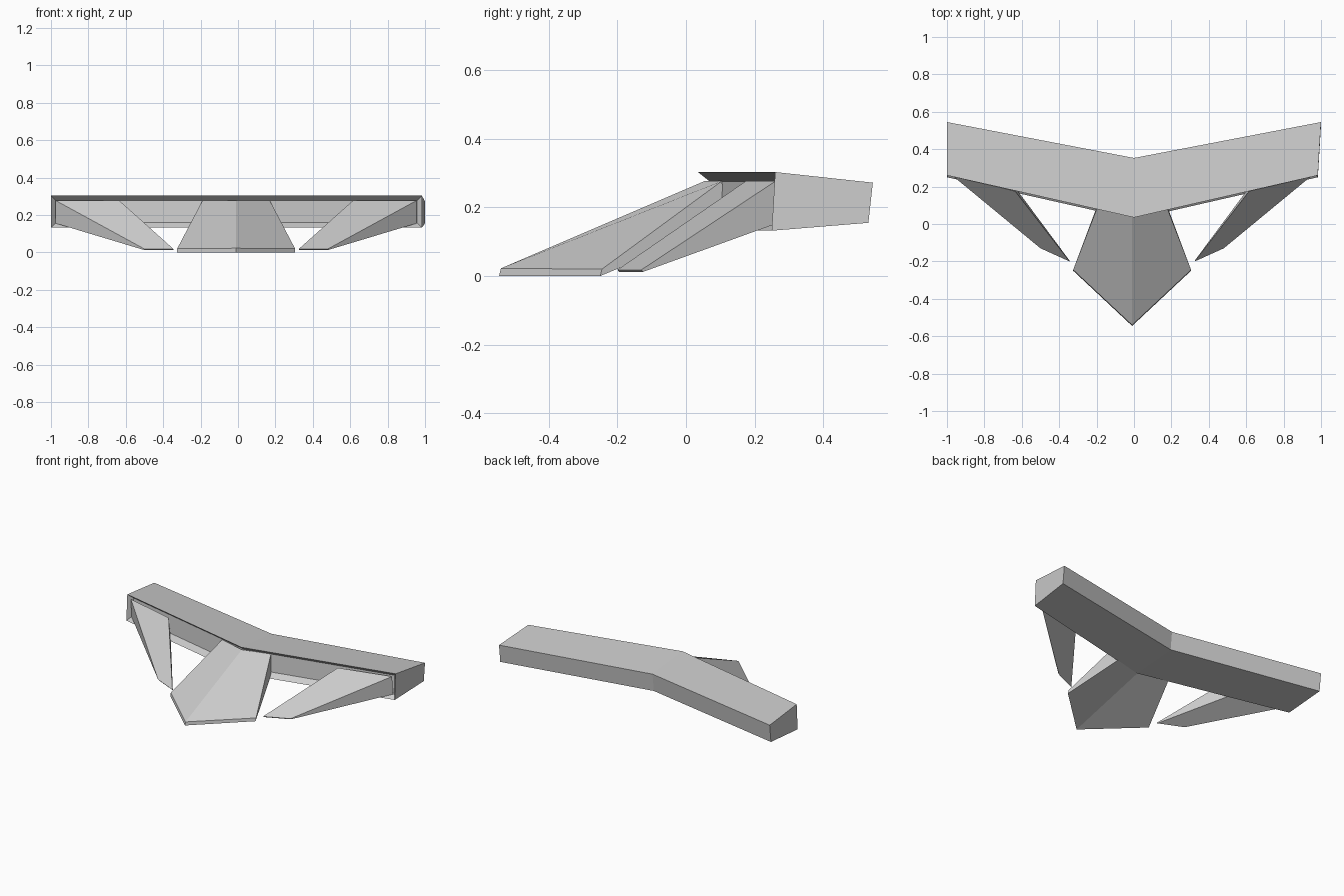
import bpy, bmesh

cube = bpy.data.objects.get("Cube")
if cube:
    bpy.data.objects.remove(cube, do_unlink=True)

grey = bpy.data.materials.new("light grey")
grey.use_nodes = True
GREY = (0.6, 0.6, 0.6, 1)
grey.diffuse_color = GREY
grey.node_tree.nodes["Principled BSDF"].inputs["Base Color"].default_value = GREY

CX = -0.01  # mirror plane of the blade pieces


def loft(name, sections):
    """Skin matching cross-sections into a closed solid."""
    bm = bmesh.new()
    rings = [[bm.verts.new(p) for p in s] for s in sections]
    n = len(rings[0])
    for a, b in zip(rings, rings[1:]):
        for i in range(n):
            j = (i + 1) % n
            bm.faces.new((a[i], a[j], b[j], b[i]))
    bm.faces.new(rings[0])
    bm.faces.new(rings[-1])
    bmesh.ops.recalc_face_normals(bm, faces=bm.faces)
    return finish(name, bm)


def finish(name, bm):
    mesh = bpy.data.meshes.new(name)
    bm.to_mesh(mesh)
    bm.free()
    mesh.materials.append(grey)
    obj = bpy.data.objects.new(name, mesh)
    bpy.context.collection.objects.link(obj)
    return obj


# Swept beam: left end, middle and right end
def beam_section(x_front, x_back, y_front, y_back, z_back):
    return [(x_front, y_front, 0.303), (x_back, y_back, z_back),
            (x_back, y_back - 0.013, 0.155), (x_front, y_front - 0.01, 0.132)]


beam = loft("swept_beam", [
    beam_section(-1, -1, 0.26, 0.545, 0.272),
    beam_section(0, 0, 0.035, 0.353, 0.272),
    beam_section(0.983, 1, 0.26, 0.545, 0.272)])

# Shallow channel along the front of the beam
bm = bmesh.new()
bm.from_mesh(beam.data)
bm.normal_update()
front = [f for f in bm.faces if f.normal.y < -0.8]
bmesh.ops.inset_region(bm, faces=front, thickness=0.027, depth=0,
                       use_even_offset=True, use_boundary=True)
for v in {v for f in front for v in f.verts}:
    v.co.y += 0.035
bm.to_mesh(beam.data)
bm.free()

# Centre wedge: pointed foot rising into the channel
def wedge_side(s):
    return [(CX + s * 0.315, -0.245, 0.02), (CX + s * 0.18, 0.105, 0.277),
            (CX + s * 0.18, 0.115, 0.15), (CX + s * 0.315, -0.25, 0.0)]


loft("centre_wedge", [
    wedge_side(-1),
    [(CX, -0.54, 0.022), (CX, 0.055, 0.277), (CX, 0.07, 0.15), (CX, -0.545, 0.0)],
    wedge_side(1)])

# Side fangs: tapering from the channel to a thin tip
for name, s in (("right_fang", -1), ("left_fang", 1)):
    loft(name, [
        [(CX + s * 0.965, 0.262, 0.277), (CX + s * 0.625, 0.175, 0.277),
         (CX + s * 0.625, 0.195, 0.155), (CX + s * 0.965, 0.27, 0.155)],
        [(CX + s * 0.49, -0.13, 0.018), (CX + s * 0.335, -0.2, 0.018),
         (CX + s * 0.335, -0.195, 0.012), (CX + s * 0.49, -0.125, 0.012)]])
